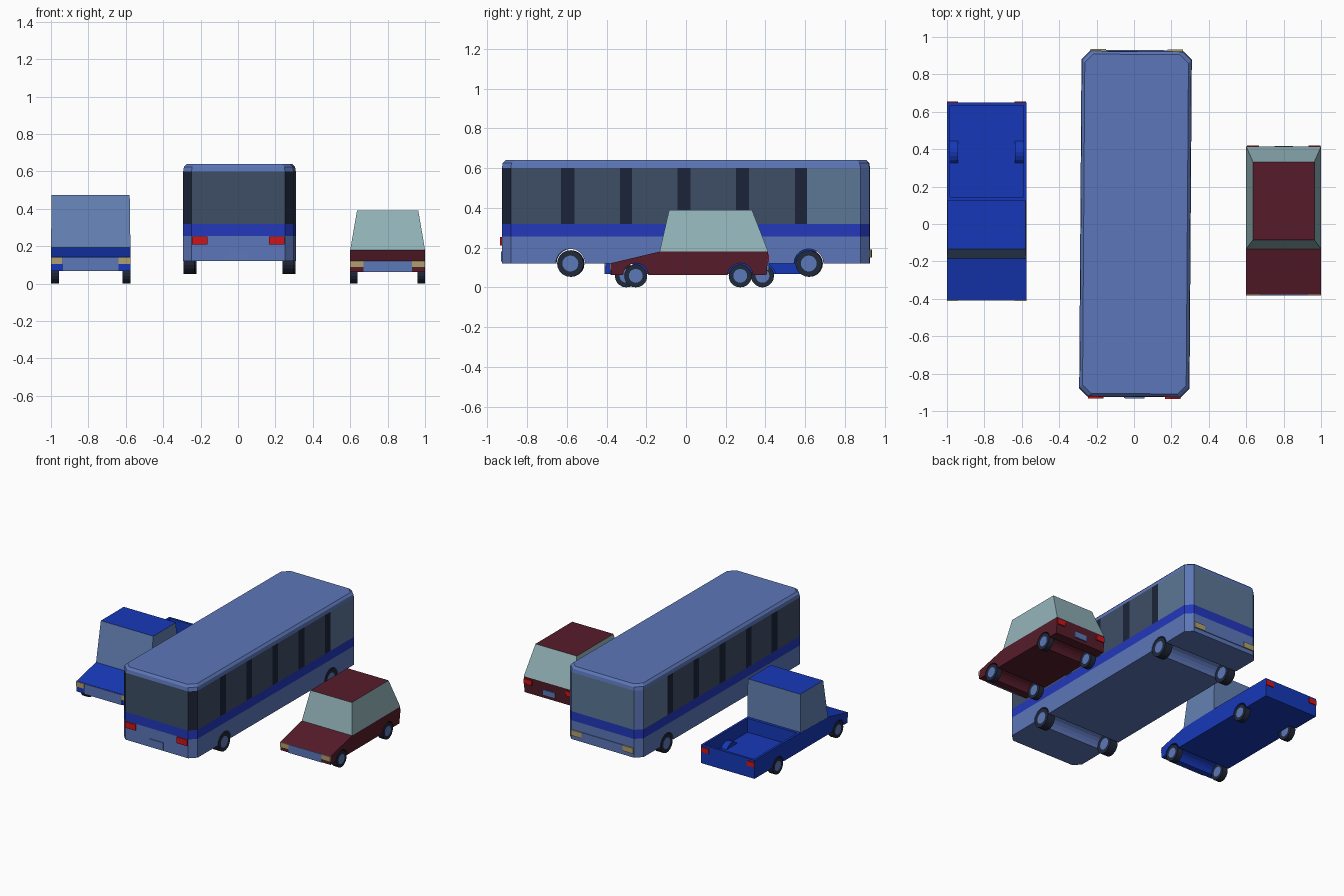
import bpy, bmesh, math
from mathutils import Matrix

if "Cube" in bpy.data.objects:
    bpy.data.objects.remove(bpy.data.objects["Cube"])


def mat(name, hexcol):
    rgb = [int(hexcol[i:i + 2], 16) / 255 for i in (0, 2, 4)]
    m = bpy.data.materials.new(name)
    m.diffuse_color = [((c + .055) / 1.055) ** 2.4 if c > .04 else c / 12.92 for c in rgb] + [1]
    m.use_nodes = True
    m.node_tree.nodes["Principled BSDF"].inputs["Base Color"].default_value = m.diffuse_color
    return m


BUS = mat("bus_paint", "5C76B8")
STRIPE = mat("bus_stripe", "2338BC")
GLASS = mat("bus_glass", "3E4E66")
CLEAR = mat("front_glass", "5C7796")
PILLAR = mat("dark_pillar", "1B2438")
BLUE = mat("pickup_paint", "1638B8")
PGLASS = mat("pickup_glass", "6482B4")
RED = mat("car_paint", "561C2A")
CGLASS = mat("car_glass", "93B4BA")
TYRE = mat("tyre", "20283A")
METAL = mat("metal", "5C78BA")
LAMP = mat("headlight", "B0A070")
TAIL = mat("taillight", "D01418")


def finish(name, bm, *mats):
    bmesh.ops.recalc_face_normals(bm, faces=bm.faces)
    me = bpy.data.meshes.new(name)
    bm.to_mesh(me)
    bm.free()
    for m in mats:
        me.materials.append(m)
    ob = bpy.data.objects.new(name, me)
    bpy.context.collection.objects.link(ob)
    return ob


def loft(rings):
    """Skin stacked rings and cap the ends; returns bmesh and side faces per level."""
    bm = bmesh.new()
    vs = [[bm.verts.new(p) for p in r] for r in rings]
    n = len(vs[0])
    sides = [[bm.faces.new((a[i], a[(i + 1) % n], b[(i + 1) % n], b[i])) for i in range(n)]
             for a, b in zip(vs, vs[1:])]
    bm.faces.new(vs[0][::-1])
    bm.faces.new(vs[-1])
    return bm, sides


def box(name, x0, x1, y0, y1, z0, z1, *mats):
    bm, _ = loft([[(x0, y0, z), (x1, y0, z), (x1, y1, z), (x0, y1, z)] for z in (z0, z1)])
    return finish(name, bm, *mats)


def profile_body(name, x0, x1, pts, m):
    bm, _ = loft([[(x, y, z) for y, z in pts] for x in (x0, x1)])
    return finish(name, bm, m)


def cyl(name, x0, x1, y, z, r, *mats, hub=0, n=20):
    bm = bmesh.new()
    bmesh.ops.create_cone(bm, cap_ends=True, segments=n, radius1=r, radius2=r, depth=x1 - x0,
                          matrix=Matrix.Translation(((x0 + x1) / 2, y, z)) @ Matrix.Rotation(math.pi / 2, 4, 'Y'))
    if hub:
        caps = [f for f in bm.faces if len(f.verts) == n]
        bmesh.ops.inset_individual(bm, faces=caps, thickness=hub)
        for f in caps:
            f.material_index = 1
    return finish(name, bm, *mats)


def cut(ob, cutter):
    mod = ob.modifiers.new("cut", 'BOOLEAN')
    mod.operation, mod.solver, mod.object = 'DIFFERENCE', 'EXACT', cutter
    bpy.context.view_layer.objects.active = ob
    bpy.ops.object.modifier_apply(modifier=mod.name)
    bpy.data.objects.remove(cutter)


def wheels(prefix, x0, x1, ys, z, r, w):
    out = []
    for end, y in ys.items():
        for side, a in (("left", x0), ("right", x1 - w)):
            out.append(cyl(f"{prefix}_{end}_{side}_wheel", a, a + w, y, z, r, TYRE, METAL, hub=r * .4))
    return out


def cabin(name, bottom, top, z0, z1, inset, paint, glass):
    """Tapered cabin with an inset window in every side face."""
    bm, sides = loft([[(x, y, z0) for x, y in bottom], [(x, y, z1) for x, y in top]])
    bmesh.ops.inset_individual(bm, faces=sides[0], thickness=inset, use_even_offset=True)
    for f in sides[0]:
        f.material_index = 1
    return finish(name, bm, paint, glass)


# ---- bus (drives toward +y, turned very slightly) ----
def bus_ring(z, d):
    w, l, c = .295 - d, .925 - d, .045
    ys = [-l + c, -.627, -.56, -.33, -.27, -.04, .025, .255, .32, .55, .612, l - c]
    pts = [(-w + c, -l), (w - c, -l)] + [(w, y) for y in ys]
    pts += [(w - c, l), (-w + c, l)] + [(-w, y) for y in reversed(ys)]
    return [(x, y, z) for x, y in pts]


bm, sides = loft([bus_ring(z, d) for z, d in
                  ((.12, 0), (.255, 0), (.32, 0), (.6, 0), (.625, .004), (.64, .018))])
for f in sides[1]:
    f.material_index = 1
for i, f in enumerate(sides[2]):
    if i in (13, 15):
        f.material_index = 0
    elif i in (12, 14, 16):
        f.material_index = 3
    else:
        f.material_index = 2 if i % 2 == 0 else 4
bus = finish("bus_body", bm, BUS, STRIPE, GLASS, CLEAR, PILLAR)
for y in (-.58, .62):
    cut(bus, cyl("arch_cutter", -.5, .5, y, .12, .074))
parts = [bus] + wheels("bus", -.295, .295, {"rear": -.58, "front": .62}, .12, .067, .06)
for s, side in ((-1, "left"), (1, "right")):
    a, b = sorted((s * .165, s * .248))
    parts.append(box(f"bus_{side}_taillight", a, b, -.934, -.92, .21, .253, TAIL))
    parts.append(box(f"bus_{side}_headlight", a, b, .92, .934, .15, .19, LAMP))
parts.append(box("bus_rear_plate", -.055, .055, -.932, -.92, .13, .18, METAL))
parts.append(box("bus_front_plate", -.165, .165, .92, .93, .15, .19, METAL))
turn = Matrix.Translation((.008, 0, 0)) @ Matrix.Rotation(math.radians(-.4), 4, 'Z')
for o in parts:
    o.matrix_world = turn

# ---- pickup ----
X0, X1 = -1, -.575
body = profile_body("pickup_body", X0, X1, [(-.405, .067), (-.405, .142), (-.185, .192),
                                            (.125, .2), (.65, .2), (.65, .067)], BLUE)
cut(body, box("bed_cutter", X0 + .016, X1 - .016, .145, .634, .1, .4))
cut(body, cyl("arch_cutter", X0 - .1, X1 + .1, -.3, .058, .066))
for side, a, b in (("left", X0 + .005, X0 + .06), ("right", X1 - .06, X1 - .005)):
    # wheel housing inside the bed
    hump = cyl(f"pickup_{side}_wheel_housing", a, b, .385, .058, .073, BLUE)
    well = (X0 - .05, X0 + .052) if side == "left" else (X1 - .052, X1 + .05)
    cut(hump, box("trim_cutter", X0 - .1, X1 + .1, .2, .6, -.1, .07))
    cut(hump, cyl("arch_cutter", *well, .385, .058, .066))
    cut(body, cyl("arch_cutter", *well, .385, .058, .066))
cabin("pickup_cab", [(X0, -.185), (X1, -.185), (X1, .125), (X0, .125)],
      [(X0 + .004, -.135), (X1 - .004, -.135), (X1 - .004, .125), (X0 + .004, .125)],
      .185, .473, .019, BLUE, PGLASS)
wheels("pickup", X0, X1, {"front": -.3, "rear": .385}, .058, .058, .042)
for side, a in (("left", X0), ("right", X1 - .063)):
    box(f"pickup_{side}_headlight", a, a + .063, -.411, -.4, .105, .14, LAMP)
    box(f"pickup_{side}_taillight", a, a + .06, .64, .656, .15, .185, TAIL)
box("pickup_grille", X0 + .065, X1 - .065, -.41, -.4, .067, .14, METAL)

# ---- small car ----
X0, X1 = .6, 1
body = profile_body("car_body", X0, X1, [(-.377, .063), (-.377, .122), (-.133, .18),
                                         (.414, .18), (.406, .063)], RED)
for y in (-.253, .273):
    cut(body, cyl("arch_cutter", X0 - .1, X1 + .1, y, .058, .064))
A, B = X0 + .036, X1 - .036
cabin("car_cabin",
      [(X0, -.133), (X1, -.133), (X1, .18), (X1, .414), (X0, .414), (X0, .18)],
      [(A, -.085), (B, -.085), (B, .18), (B, .332), (A, .332), (A, .18)],
      .18, .39, .021, RED, CGLASS)
wheels("car", X0, X1, {"front": -.253, "rear": .273}, .058, .058, .04)
for side, a in (("left", X0), ("right", X1 - .07)):
    box(f"car_{side}_headlight", a, a + .07, -.382, -.37, .088, .122, LAMP)
    box(f"car_{side}_taillight", a + .003, a + .067, .4, .419, .13, .165, TAIL)
box("car_grille", X0 + .07, X1 - .07, -.381, -.37, .063, .122, METAL)
box("car_rear_plate", .75, .85, .4, .417, .085, .125, METAL)
